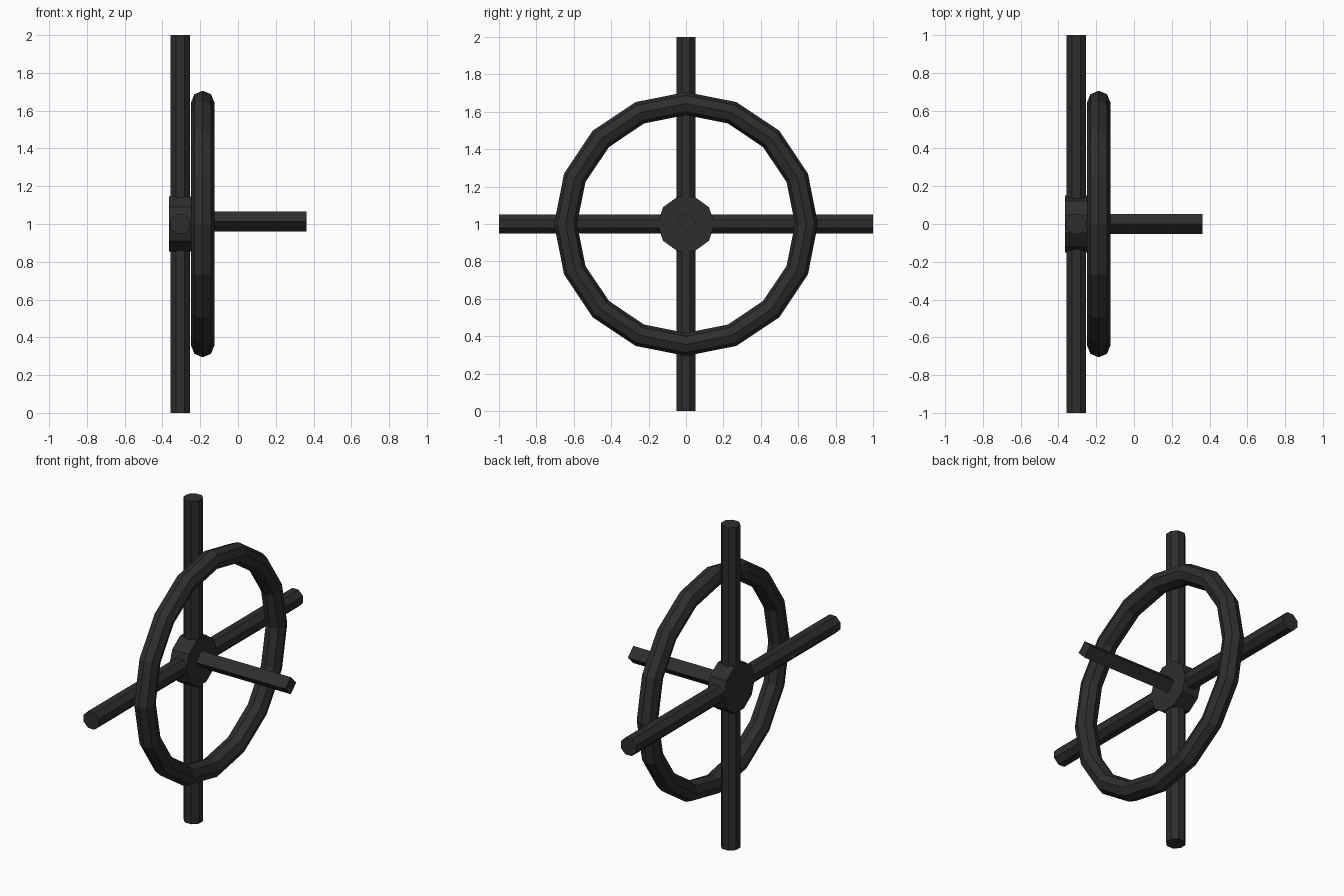
import bpy, bmesh, math
from mathutils import Matrix, Vector

if "Cube" in bpy.data.objects:
    bpy.data.objects.remove(bpy.data.objects["Cube"])

black = bpy.data.materials.new("dark_grey_metal")
black.diffuse_color = (0.027, 0.027, 0.027, 1)
black.use_nodes = True
black.node_tree.nodes["Principled BSDF"].inputs["Base Color"].default_value = black.diffuse_color


def finish(name, bm):
    bmesh.ops.recalc_face_normals(bm, faces=bm.faces[:])
    me = bpy.data.meshes.new(name)
    bm.to_mesh(me)
    bm.free()
    me.materials.append(black)
    ob = bpy.data.objects.new(name, me)
    bpy.context.collection.objects.link(ob)
    return ob


def rod(name, start, end, radius, sides, turn=0.0):
    """Flat-sided rod between two points; turn spins it about its own axis."""
    a, b = Vector(start), Vector(end)
    axis = (b - a).normalized()
    up = Vector((0, 1, 0)) if abs(axis.y) < 0.9 else Vector((1, 0, 0))
    side = axis.cross(up)
    bm = bmesh.new()
    rings = []
    for p in (a, b):
        ring = []
        for i in range(sides):
            t = turn + 2 * math.pi * i / sides
            ring.append(bm.verts.new(p + radius * (math.cos(t) * up + math.sin(t) * side)))
        rings.append(ring)
    for i in range(sides):
        j = (i + 1) % sides
        bm.faces.new((rings[0][i], rings[0][j], rings[1][j], rings[1][i]))
    for ring in rings:
        bm.faces.new(ring)
    return finish(name, bm)


def ring(name, x, major, minor, segments, sides):
    """Low-poly torus around the x axis."""
    bm = bmesh.new()
    grid = []
    for i in range(segments):
        a = 2 * math.pi * i / segments
        row = []
        for j in range(sides):
            t = 2 * math.pi * j / sides
            r = major + minor * math.cos(t)
            row.append(bm.verts.new((x + minor * math.sin(t), r * math.cos(a), r * math.sin(a))))
        grid.append(row)
    for i in range(segments):
        k = (i + 1) % segments
        for j in range(sides):
            m = (j + 1) % sides
            bm.faces.new((grid[i][j], grid[k][j], grid[k][m], grid[i][m]))
    bmesh.ops.translate(bm, verts=bm.verts[:], vec=(0, 0, 1))
    return finish(name, bm)


BAR_X = -0.306
# crossed spokes
rod("vertical_spoke", (BAR_X, 0, 0), (BAR_X, 0, 2), 0.0563, 8, math.pi / 8)
rod("horizontal_spoke", (BAR_X, -1, 1), (BAR_X, 1, 1), 0.0563, 8, math.pi / 8)
# hub
rod("hub", (-0.365, 0, 1), (-0.25, 0, 1), 0.152, 10)
# axle, a square bar standing on its edge
rod("axle", (-0.3, 0, 1.012), (0.362, 0, 1.012), 0.053, 4)
# wheel rim
ring("rim", -0.187, 0.644, 0.0615, 16, 8)
